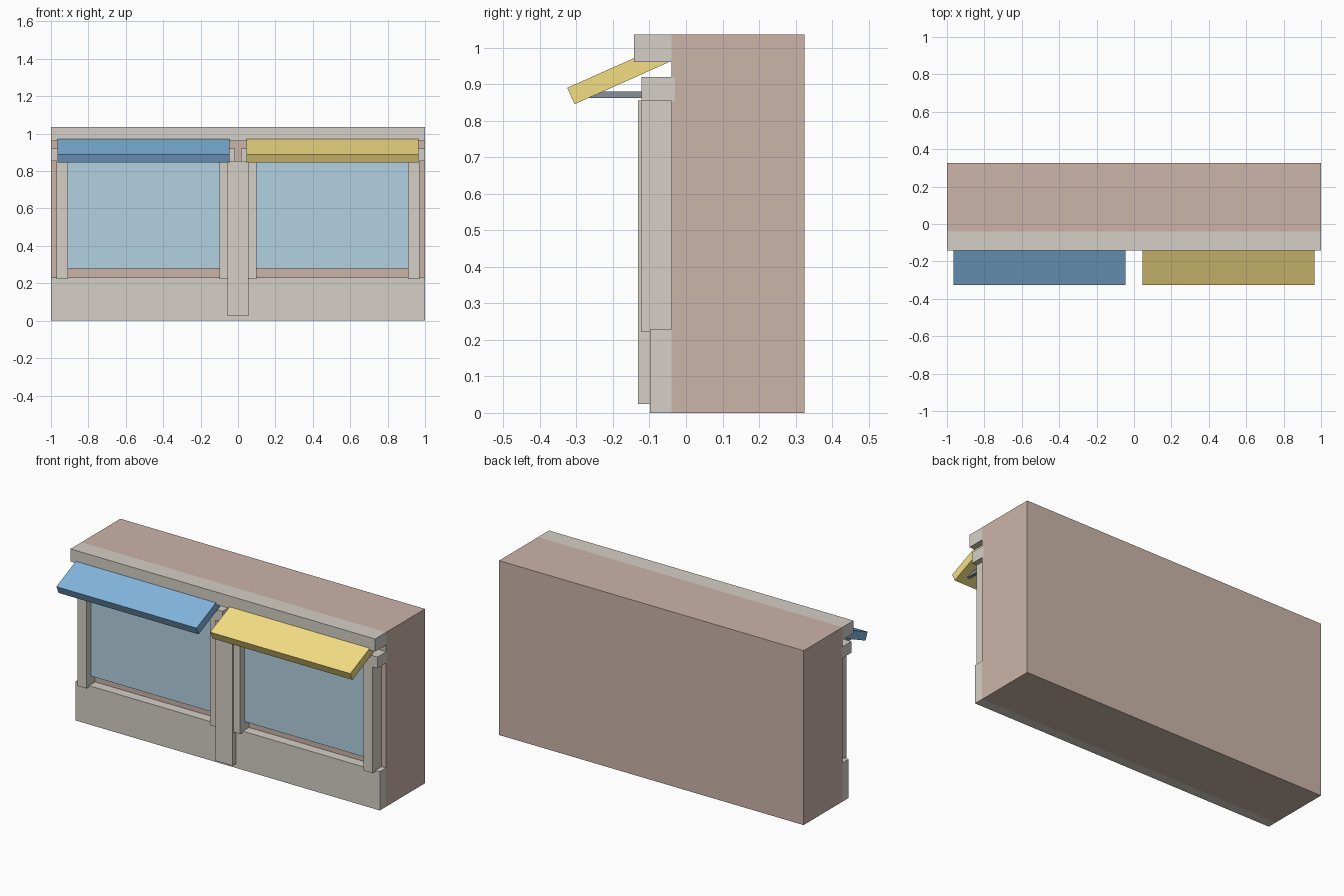
import bpy
from math import radians, cos, sin

if "Cube" in bpy.data.objects:
    bpy.data.objects.remove(bpy.data.objects["Cube"])


def material(name, rgb):
    m = bpy.data.materials.new(name)
    m.diffuse_color = (*rgb, 1)
    m.use_nodes = True
    m.node_tree.nodes["Principled BSDF"].inputs["Base Color"].default_value = m.diffuse_color
    return m


BRICK = material("brick", (0.60, 0.46, 0.40))
STONE = material("stone", (0.66, 0.63, 0.57))
GLASS = material("glass", (0.45, 0.64, 0.76))
METAL = material("dark_metal", (0.25, 0.28, 0.33))
BLUE = material("blue_canvas", (0.22, 0.46, 0.72))
YELLOW = material("yellow_canvas", (0.90, 0.73, 0.23))


def prism(name, profile, x0, x1, mat):
    """Extrude a (y, z) profile along x."""
    n = len(profile)
    verts = [(x, y, z) for x in (x0, x1) for y, z in profile]
    faces = [tuple(range(n))[::-1], tuple(range(n, 2 * n))]
    faces += [(i, (i + 1) % n, (i + 1) % n + n, i + n) for i in range(n)]
    mesh = bpy.data.meshes.new(name)
    mesh.from_pydata(verts, [], faces)
    mesh.materials.append(mat)
    obj = bpy.data.objects.new(name, mesh)
    bpy.context.collection.objects.link(obj)
    return obj


def box(name, x0, x1, y0, y1, z0, z1, mat):
    return prism(name, [(y0, z0), (y1, z0), (y1, z1), (y0, z1)], x0, x1, mat)


WALL = -0.04  # front face of the brick wall

# building mass, plinth, cornice and central pilaster
box("brick_wall", -1, 1, WALL, 0.325, 0, 1.035, BRICK)
box("plinth", -1, 1, -0.098, WALL, 0, 0.23, STONE)
box("cornice", -1, 1, -0.143, WALL, 0.96, 1.035, STONE)
box("center_pilaster", -0.057, 0.055, -0.131, WALL, 0.025, 0.855, STONE)

# awning profile: sloping slab running from its outer edge up under the cornice
tilt, length, thick = radians(24), 0.285, 0.049
ay, az = -0.305, 0.845
along = (length * cos(tilt), length * sin(tilt))
up = (-thick * sin(tilt), thick * cos(tilt))
AWNING = [(ay, az), (ay + along[0], az + along[1]),
          (ay + along[0] + up[0], az + along[1] + up[1]),
          (ay + up[0], az + up[1])]

# one shop window per side
for side, cx, canvas in (("left", -0.505, BLUE), ("right", 0.505, YELLOW)):
    box(side + "_window_glass", cx - 0.405, cx + 0.405, -0.08, WALL, 0.28, 0.86, GLASS)
    lo, hi = sorted((cx * 0.015 / 0.505, cx * 1.001 / 0.505))
    box(side + "_lintel", lo, hi, -0.122, -0.03, 0.853, 0.92, STONE)
    for tag, s in (("a", -1), ("b", 1)):
        px = cx + s * 0.435
        box(f"{side}_window_post_{tag}", px - 0.03, px + 0.03, -0.122, WALL, 0.222, 0.855, STONE)
        bx = cx + s * 0.40
        box(f"{side}_awning_bracket_{tag}", bx - 0.01, bx + 0.01, -0.275, -0.10, 0.862, 0.879, METAL)
    prism(side + "_awning", AWNING, cx - 0.46, cx + 0.46, canvas)
